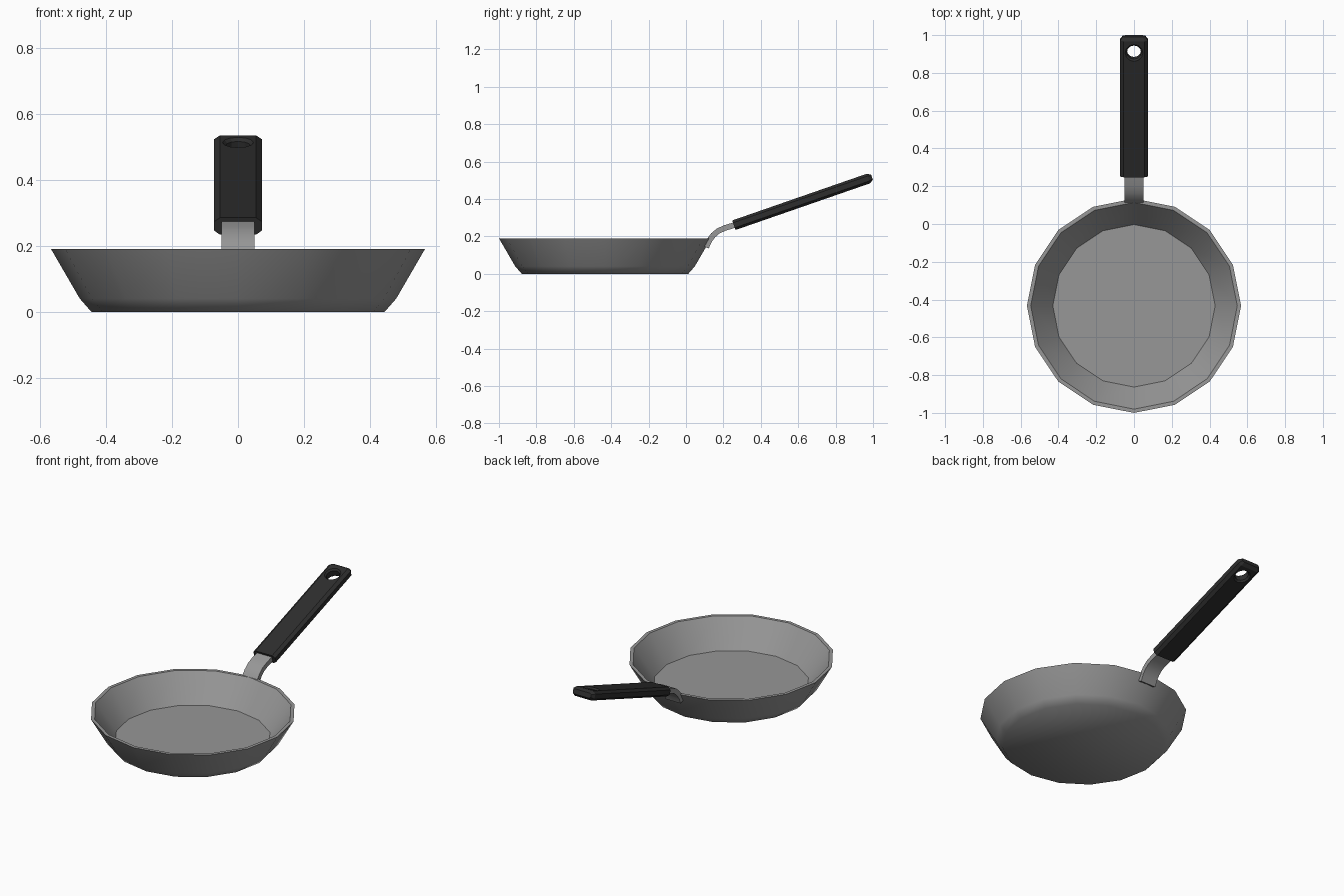
import bpy, bmesh, math
from mathutils import Vector

if "Cube" in bpy.data.objects:
    bpy.data.objects.remove(bpy.data.objects["Cube"])


def material(name, grey):
    m = bpy.data.materials.new(name)
    m.diffuse_color = (grey, grey, grey, 1)
    m.use_nodes = True
    m.node_tree.nodes["Principled BSDF"].inputs["Base Color"].default_value = m.diffuse_color
    return m


steel = material("brushed steel", 0.31)
black = material("black grip", 0.027)


def loft(name, rings, mat, smooth=None):
    """Skin a list of equal-length point rings and cap both ends."""
    bm = bmesh.new()
    loops = [[bm.verts.new(p) for p in r] for r in rings]
    n = len(loops[0])
    for a, b in zip(loops, loops[1:]):
        for i in range(n):
            j = (i + 1) % n
            bm.faces.new((a[i], a[j], b[j], b[i]))
    bm.faces.new(loops[0])
    bm.faces.new(loops[-1])
    bmesh.ops.recalc_face_normals(bm, faces=bm.faces)
    me = bpy.data.meshes.new(name)
    bm.to_mesh(me)
    bm.free()
    ob = bpy.data.objects.new(name, me)
    bpy.context.collection.objects.link(ob)
    me.materials.append(mat)
    if smooth:
        bpy.ops.object.select_all(action='DESELECT')
        ob.select_set(True)
        bpy.context.view_layer.objects.active = ob
        bpy.ops.object.shade_smooth_by_angle(angle=math.radians(smooth))
    return ob


def circle(r, n):
    return [(r * math.cos(2 * math.pi * i / n), r * math.sin(2 * math.pi * i / n)) for i in range(n)]


# Pan: 16-sided bowl, outside up to the rim and back down to the floor
profile = [(0.445, 0), (0.48, 0.04), (0.567, 0.19), (0.547, 0.19), (0.43, 0.032)]
loft("pan_bowl", [[(x, y - 0.433, z) for x, y in circle(r, 16)] for r, z in profile], steel, 51)

# Bracket: bent steel strip from the pan wall into the grip
path = [Vector(p) for p in [(0.108, 0.142), (0.124, 0.178), (0.145, 0.206),
                            (0.173, 0.230), (0.21, 0.246), (0.25, 0.258), (0.31, 0.278)]]
rings = []
for i, p in enumerate(path):
    t = (path[min(i + 1, len(path) - 1)] - path[max(i - 1, 0)]).normalized()
    nrm = Vector((-t.y, t.x)) * 0.015
    a, b = p + nrm, p - nrm
    w = 0.05
    rings.append([(-w, *a), (w, *a), (w, *b), (-w, *b)])
loft("handle_bracket", rings, steel, 35)

# Grip: chamfered bar along a tilted axis
tilt = math.atan(0.347)
axis = Vector((0, math.cos(tilt), math.sin(tilt)))
up = Vector((0, -math.sin(tilt), math.cos(tilt)))
start = Vector((0, 0.256, 0.26))


def grip_point(x, u, v):
    return start + axis * u + up * v + Vector((x, 0, 0))


def section(u, w, h, cx, cv):
    quarter = [(w, h - cv), (w - cx, h)]
    pts = quarter + [(-x, v) for x, v in reversed(quarter)]
    pts += [(-x, -v) for x, v in pts]
    return [grip_point(x, u, v) for x, v in pts]


grip = loft("handle_grip", [section(0, 0.073, 0.027, 0.018, 0.013),
                            section(0.762, 0.073, 0.027, 0.018, 0.013),
                            section(0.782, 0.06, 0.014, 0.012, 0.006)], black)

# Hanging hole with flared edges
hole = [(0.056, -0.037), (0.038, -0.017), (0.038, 0.017), (0.056, 0.037)]
cutter = loft("hole_cutter", [[grip_point(x, 0.697 + y, v) for x, y in circle(r, 12)]
                              for r, v in hole], black)
cutter.hide_render = True
mod = grip.modifiers.new("hanging_hole", 'BOOLEAN')
mod.object = cutter
mod.operation = 'DIFFERENCE'
mod.solver = 'EXACT'
bpy.context.view_layer.objects.active = grip
bpy.ops.object.modifier_apply(modifier=mod.name)
bpy.data.objects.remove(cutter)
